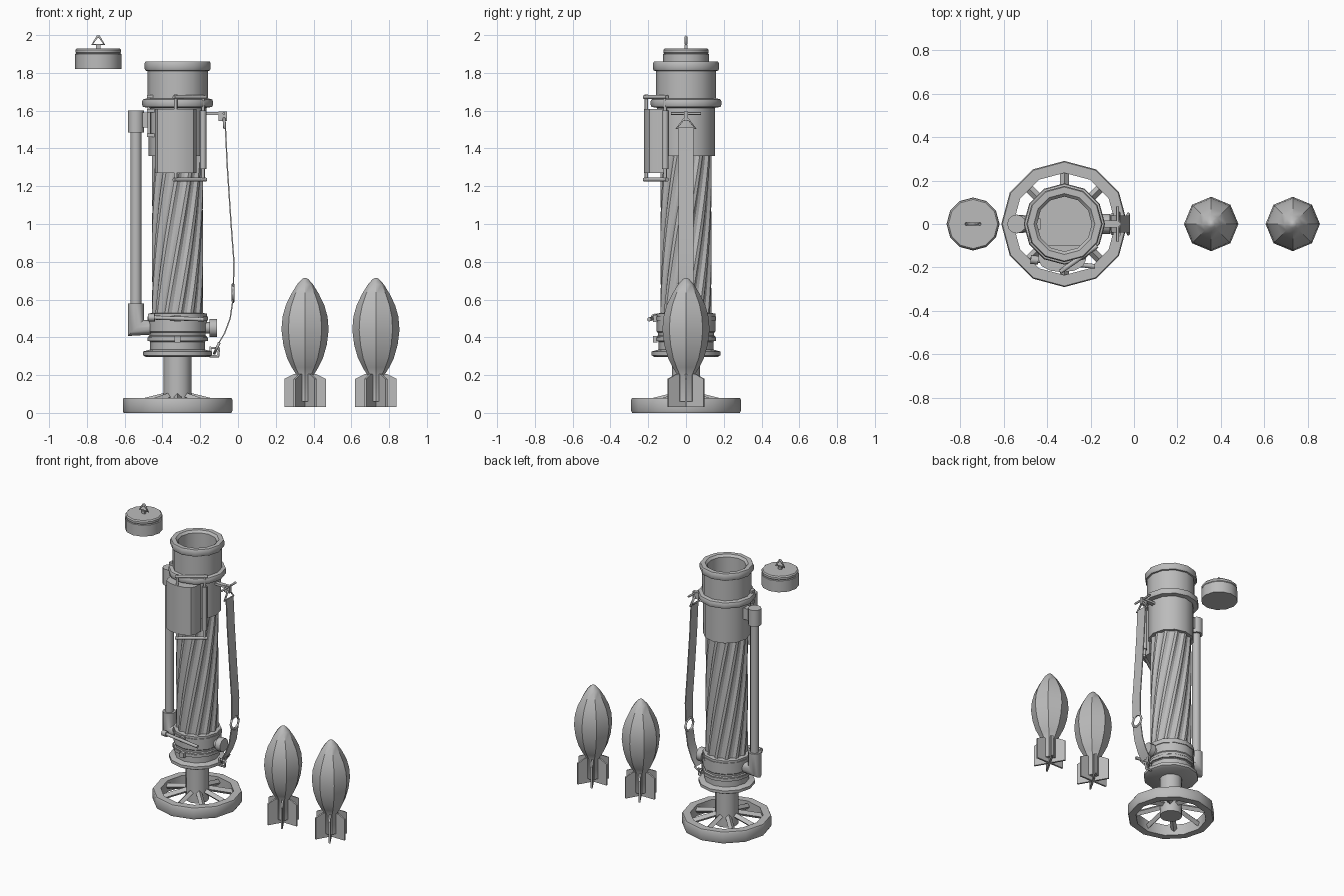
import bpy, bmesh
from math import sin, cos, pi, radians
from mathutils import Vector, Matrix

if "Cube" in bpy.data.objects:
    bpy.data.objects.remove(bpy.data.objects["Cube"])

grey = bpy.data.materials.new("plain_grey")
grey.use_nodes = True
tint = (0.5, 0.5, 0.5, 1)
grey.diffuse_color = tint
grey.node_tree.nodes["Principled BSDF"].inputs["Base Color"].default_value = tint

AXIS = Vector((-0.32, 0, 0))   # centre line of the launcher


def finish(name, bm, angle=35):
    bmesh.ops.recalc_face_normals(bm, faces=bm.faces)
    mesh = bpy.data.meshes.new(name)
    bm.to_mesh(mesh)
    bm.free()
    mesh.materials.append(grey)
    ob = bpy.data.objects.new(name, mesh)
    bpy.context.collection.objects.link(ob)
    bpy.ops.object.select_all(action='DESELECT')
    ob.select_set(True)
    bpy.context.view_layer.objects.active = ob
    if angle:
        bpy.ops.object.shade_smooth_by_angle(angle=radians(angle))
    return ob


def lathe(name, profile, centre=AXIS, sides=12, closed=False):
    """Turn (radius, height) pairs around a vertical axis."""
    bm = bmesh.new()
    rings = [[bm.verts.new(centre + Vector((r * cos(2 * pi * i / sides), r * sin(2 * pi * i / sides), z)))
              for i in range(sides)] for r, z in profile]
    pairs = list(zip(rings, rings[1:]))
    if closed:
        pairs.append((rings[-1], rings[0]))
    for a, b in pairs:
        for i in range(sides):
            j = (i + 1) % sides
            bm.faces.new((a[i], a[j], b[j], b[i]))
    if not closed:
        bm.faces.new(rings[0])
        bm.faces.new(rings[-1])
    return finish(name, bm)


def rod(name, start, end, radius, sides=8):
    a, b = Vector(start), Vector(end)
    d = b - a
    m = Matrix.Translation((a + b) / 2) @ d.to_track_quat('Z', 'Y').to_matrix().to_4x4()
    bm = bmesh.new()
    bmesh.ops.create_cone(bm, cap_ends=True, segments=sides, radius1=radius,
                          radius2=radius, depth=d.length, matrix=m)
    return finish(name, bm, 50)


def block(name, centre, size, turn=0):
    bm = bmesh.new()
    m = Matrix.Translation(centre) @ Matrix.Rotation(turn, 4, 'Z') @ Matrix.Diagonal((*size, 1))
    bmesh.ops.create_cube(bm, size=1, matrix=m)
    return finish(name, bm, 0)


def wire(name, points, radius, cyclic=False):
    cu = bpy.data.curves.new(name, 'CURVE')
    cu.dimensions = '3D'
    cu.bevel_depth = radius
    cu.bevel_resolution = 1
    cu.use_fill_caps = True
    sp = cu.splines.new('POLY')
    sp.points.add(len(points) - 1)
    for p, co in zip(sp.points, points):
        p.co = (*co, 1)
    sp.use_cyclic_u = cyclic
    cu.materials.append(grey)
    ob = bpy.data.objects.new(name, cu)
    bpy.context.collection.objects.link(ob)


# Wheel-shaped foot
lathe("foot_rim", [(.235, 0), (.285, 0), (.29, .01), (.29, .07), (.285, .08), (.235, .08)], closed=True)
lathe("foot_hub", [(.075, .015), (.075, .30)])
for i in range(8):
    t = i * pi / 4
    out = Vector((cos(t), sin(t), 0))
    rod(f"foot_spoke_{i}", AXIS + out * .05 + Vector((0, 0, .09)),
        AXIS + out * .25 + Vector((0, 0, .04)), .02, 4)

# Breech and its bands
lathe("breech", [(.165, .295), (.183, .305), (.183, .325), (.145, .335), (.145, .375), (.155, .385),
                 (.155, .405), (.148, .41), (.15, .425), (.155, .43), (.155, .525), (.13, .53)])
for z, r in ((.39, .16), (.50, .16)):
    lathe(f"breech_band_{z}", [(r - .02, z - .01), (r, z - .01), (r, z + .01), (r - .02, z + .01)], closed=True)
    block(f"band_clasp_{z}", (-.32, -r - .003, z), (.03, .025, .035))
rod("breech_lever", (-.46, -.165, .505), (-.18, -.195, .495), .011)
rod("lever_knob", (-.475, -.163, .505), (-.44, -.167, .505), .02)
rod("side_knob_stem", (-.19, 0, .45), (-.14, 0, .45), .03, 12)
rod("side_knob", (-.15, 0, .45), (-.11, 0, .45), .047, 12)

# Twisted fluted barrel
bm = bmesh.new()
flutes, levels = 12, 16
rings = []
for k in range(levels + 1):
    f = k / levels
    ring = []
    for i in range(flutes * 4):
        r = .136 if i % 4 < 2 else .124
        t = 2 * pi * i / (flutes * 4) + f * 1.1
        ring.append(bm.verts.new(AXIS + Vector((r * cos(t), r * sin(t), .52 + .85 * f))))
    rings.append(ring)
for a, b in zip(rings, rings[1:]):
    for i in range(len(a)):
        j = (i + 1) % len(a)
        bm.faces.new((a[i], a[j], b[j], b[i]))
finish("fluted_barrel", bm, 25)

# Open muzzle with sleeve and collars
lathe("muzzle", [(.12, 1.36), (.153, 1.36), (.153, 1.615), (.183, 1.62), (.187, 1.63), (.187, 1.65),
                 (.183, 1.66), (.16, 1.665), (.16, 1.81), (.17, 1.812), (.175, 1.822), (.175, 1.85),
                 (.17, 1.86), (.14, 1.86), (.126, 1.845), (.126, 1.40)])

# Side tube with mitred elbow
PX = -.54
rod("side_tube", (PX, 0, .5), (PX, 0, 1.55), .029, 12)
rod("side_tube_cap", (PX, 0, 1.485), (PX, 0, 1.6), .043, 12)
bm = bmesh.new()
rings = []
for stage in range(3):
    ring = []
    for i in range(12):
        c, s = .043 * cos(i * pi / 6), .043 * sin(i * pi / 6)
        ring.append(bm.verts.new([(PX + c, s, .58), (PX + c, s, .45 + c), (-.44, s * .8, .45 + c * .8)][stage]))
    rings.append(ring)
for a, b in zip(rings, rings[1:]):
    for i in range(12):
        j = (i + 1) % 12
        bm.faces.new((a[i], a[j], b[j], b[i]))
bm.faces.new(rings[0])
bm.faces.new(rings[-1])
finish("tube_elbow", bm)
block("tube_bracket", (-.47, 0, 1.55), (.08, .05, .08))
rod("bracket_pin", (-.47, -.07, 1.46), (-.47, -.07, 1.68), .009)
for z in (1.47, 1.60, 1.675):
    block(f"bracket_tab_{z}", (-.46, -.07, z), (.045, .035, .018))

# Curved front case
bm = bmesh.new()
ends = []
arc = [(-.11, -.10)] + [(.11 * sin(t), -.165 - .057 * cos(t)) for t in
                        [-pi / 2 + pi * i / 6 for i in range(7)]] + [(.11, -.10)]
for z in (1.27, 1.61):
    ends.append([bm.verts.new((-.33 + x, y, z)) for x, y in arc])
n = len(arc)
for i in range(n):
    j = (i + 1) % n
    bm.faces.new((ends[0][i], ends[0][j], ends[1][j], ends[1][i]))
for e in ends:
    bm.faces.new(e)
finish("front_case", bm)

# Sight frame beside the case
front, rear = (-.33, -.21), (-.185, -.11)
for z in (1.235, 1.672):
    rod(f"frame_bar_{z}", (front[0] - .01, front[1] - .01, z), (rear[0] + .015, rear[1] + .01, z), .011)
rod("frame_front_post", (*front, 1.225), (*front, 1.685), .009)
rod("frame_rear_post", (*rear, 1.225), (*rear, 1.68), .009)
rod("frame_grip", (*rear, 1.29), (*rear, 1.60), .017)

# Carrying strap
block("strap_arm", (-.13, 0, 1.585), (.12, .03, .016))
block("strap_hook", (-.082, 0, 1.57), (.045, .02, .05))
rod("strap_pin", (-.075, -.08, 1.585), (-.075, .08, 1.585), .007)
wire("strap_top_ring", [(-.075, 0, 1.57), (-.07, -.05, 1.505), (-.07, .05, 1.505)], .008, True)
path = [(-.07, 1.51), (-.06, 1.30), (-.04, 1.0), (-.025, .80), (-.028, .67)]
tail = [(-.03, .60), (-.045, .50), (-.075, .42), (-.105, .37)]
for name, line in (("upper_strap", path), ("lower_strap", tail)):
    bm = bmesh.new()
    rows = [[bm.verts.new((x + dx, y, z)) for dx, y in ((0, -.04), (.007, -.04), (.007, .04), (0, .04))]
            for x, z in line]
    for a, b in zip(rows, rows[1:]):
        for i in range(4):
            j = (i + 1) % 4
            bm.faces.new((a[i], a[j], b[j], b[i]))
    bm.faces.new(rows[0])
    bm.faces.new(rows[-1])
    finish(name, bm, 30)
wire("strap_buckle", [(-.026, .045 * cos(t), .635 + .045 * sin(t))
                      for t in [i * pi / 4 for i in range(8)]], .008, True)
wire("strap_bottom_ring", [(-.10, -.045, .37), (-.10, .045, .37), (-.125, 0, .315)], .008, True)
wire("strap_anchor", [(-.145, 0, .30), (-.105, 0, .30), (-.10, 0, .34), (-.145, 0, .345)], .009, True)

# Detached muzzle cap with loop
CAP = Vector((-.74, 0, 0))
lathe("cap", [(.122, 1.82), (.122, 1.90), (.116, 1.903), (.12, 1.908), (.12, 1.922), (.113, 1.93)], CAP)
block("cap_lug", (-.74, 0, 1.938), (.025, .016, .02))
wire("cap_loop", [(-.772, 0, 1.95), (-.708, 0, 1.95), (-.735, 0, 1.992), (-.745, 0, 1.992)], .007, True)

# Two finned shells
shell = [(.03, .06), (.045, .06), (.045, .20), (.07, .24), (.095, .29), (.115, .36), (.125, .44), (.119, .51),
         (.102, .57), (.073, .63), (.042, .68), (.018, .707), (.006, .714)]
fin = [(0, .03), (.11, .03), (.11, .18), (.06, .205), (0, .205)]
for x, side in ((.355, "right"), (.73, "left")):
    lathe(f"{side}_shell", shell, Vector((x, 0, 0)), 8)
    bm = bmesh.new()
    for k in range(6):
        turn = Matrix.Translation((x, 0, 0)) @ Matrix.Rotation(k * pi / 3, 4, 'Z')
        a, b = [[bm.verts.new(turn @ Vector((r, y, z))) for r, z in fin] for y in (-.006, .006)]
        bm.faces.new(a)
        bm.faces.new(b)
        for i in range(len(fin)):
            j = (i + 1) % len(fin)
            bm.faces.new((a[i], a[j], b[j], b[i]))
    finish(f"{side}_shell_fins", bm, 0)
